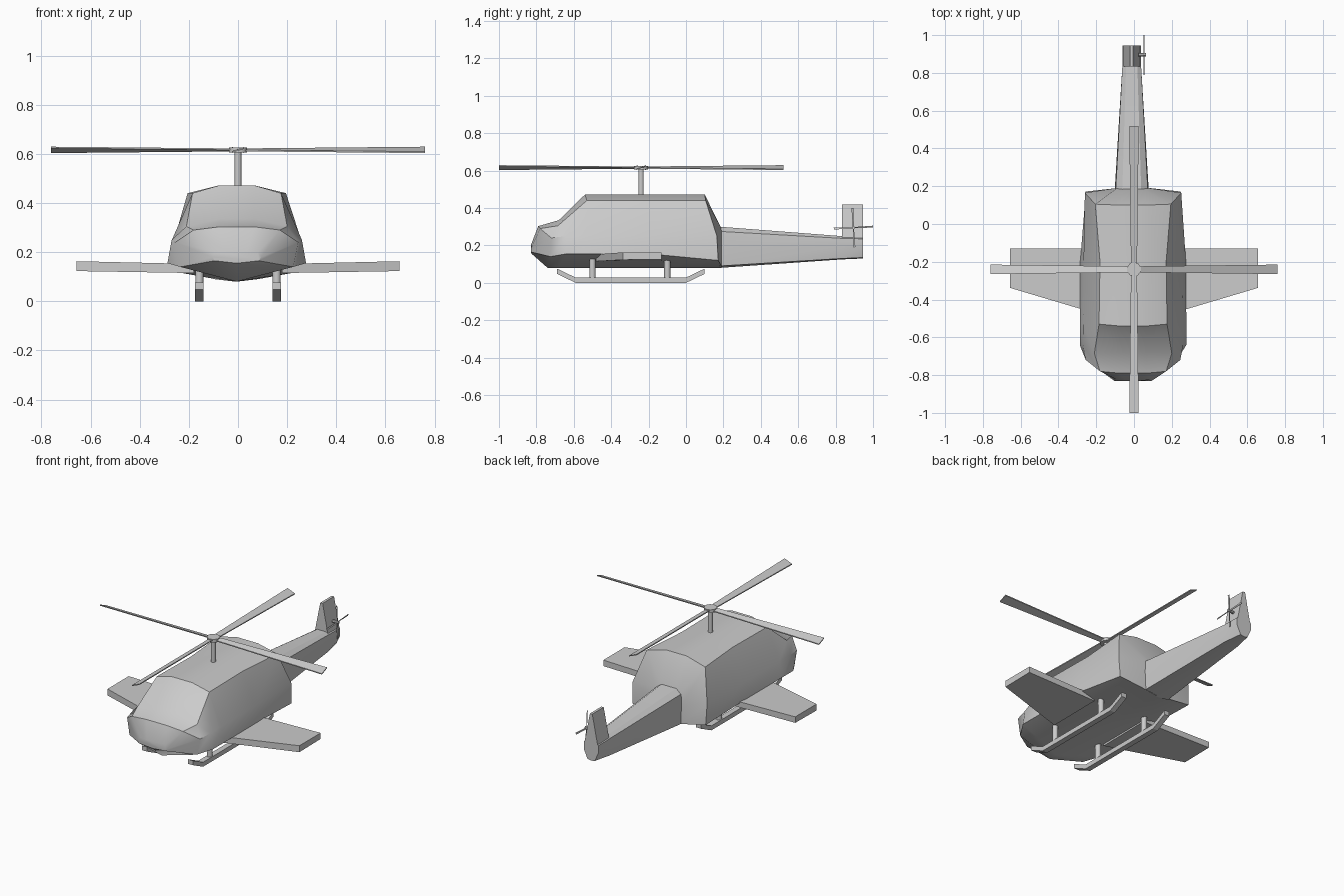
import bpy, bmesh, math
from mathutils import Matrix

if "Cube" in bpy.data.objects:
    bpy.data.objects.remove(bpy.data.objects["Cube"])


def finish(name, bm, smooth=None):
    bmesh.ops.recalc_face_normals(bm, faces=bm.faces)
    mesh = bpy.data.meshes.new(name)
    bm.to_mesh(mesh)
    bm.free()
    ob = bpy.data.objects.new(name, mesh)
    bpy.context.collection.objects.link(ob)
    if smooth:
        bpy.ops.object.select_all(action='DESELECT')
        ob.select_set(True)
        bpy.context.view_layer.objects.active = ob
        bpy.ops.object.shade_smooth_by_angle(angle=math.radians(smooth))
    return ob


def loft(name, rings, smooth=None):
    """Skin closed rings of 3D points and cap both ends."""
    bm = bmesh.new()
    loops = [[bm.verts.new(p) for p in ring] for ring in rings]
    for a, b in zip(loops, loops[1:]):
        for i in range(len(a)):
            j = (i + 1) % len(a)
            bm.faces.new((a[i], a[j], b[j], b[i]))
    bm.faces.new(loops[0])
    bm.faces.new(loops[-1])
    return finish(name, bm, smooth)


def mirrored(half, cx):
    """Half section, bottom to top, mirrored about x = cx; point on x = 0 is shared."""
    other = [(cx - x, y, z) for x, y, z in reversed(half) if x > 0]
    return [(cx + x, y, z) for x, y, z in half] + other


def cylinder(name, r, depth, loc, sides=8, axis='Z'):
    bm = bmesh.new()
    m = Matrix.Translation(loc)
    if axis == 'X':
        m = m @ Matrix.Rotation(math.pi / 2, 4, 'Y')
    bmesh.ops.create_cone(bm, cap_ends=True, segments=sides, radius1=r, radius2=r, depth=depth, matrix=m)
    return finish(name, bm, 40 if sides > 4 else None)


# Fuselage: keel, chine, belt, shoulder, roof for each section, nose to back
body = [
    [(0, -.825, .155), (.09, -.83, .165), (.10, -.83, .18), (.085, -.825, .2), (.04, -.83, .2)],
    [(0, -.74, .08), (.23, -.725, .14), (.25, -.72, .24), (.175, -.78, .29), (.07, -.79, .303)],
    [(0, -.68, .08), (.282, -.64, .155), (.265, -.64, .25), (.205, -.685, .305), (.07, -.68, .335)],
    [(0, -.54, .08), (.282, -.53, .155), (.264, -.53, .25), (.18, -.53, .44), (.07, -.54, .472)],
    [(0, -.2, .08), (.28, -.2, .155), (.262, -.2, .25), (.175, -.2, .44), (.07, -.2, .472)],
    [(0, .18, .08), (.25, .172, .12), (.255, .165, .25), (.2, .105, .44), (.07, .1, .472)],
    [(0, .19, .08), (.085, .19, .09), (.092, .19, .2), (.085, .19, .275), (.05, .185, .3)],
]
loft("fuselage", [mirrored(s, -.005) for s in body], 35)

# Tail boom
boom = [
    [(0, .18, .08), (.085, .18, .09), (.09, .18, .2), (.085, .18, .275), (.05, .18, .3)],
    [(0, .83, .125), (.045, .83, .13), (.05, .83, .19), (.05, .83, .238), (.03, .83, .25)],
    [(0, .945, .13), (.025, .945, .135), (.05, .945, .19), (.05, .945, .235), (.03, .945, .25)],
]
loft("tail_boom", [mirrored(s, -.012) for s in boom], 25)

# Tail fin, tapering to a thin top edge
loft("tail_fin", [[(-.012 + sx * w, y, z) for sx, y in ((-1, .833), (1, .833), (1, .945), (-1, .945))]
                  for w, z in ((.05, .21), (.008, .42))])

for side, s in (("left", -1), ("right", 1)):
    # Stub wing
    loft(side + "_wing", [[(s * x, y0, z0), (s * x, -.13, z0 + .003), (s * x, -.13, z1), (s * x, y0, z1)]
                          for x, y0, z0, z1 in ((.18, -.48, .115, .152), (.657, -.338, .123, .163))])
    # Landing skid with upturned ends
    x = s * .157
    path = [(-.69, .062), (-.59, .014), (.0, .014), (.1, .062)]
    loft(side + "_skid", [[(x + dx * .017, y, z + dz * .014) for dx, dz in ((-1, -1), (1, -1), (1, 1), (-1, 1))]
                          for y, z in path])
    for pos, y in (("front", -.5), ("rear", -.1)):
        cylinder(f"{side}_{pos}_skid_strut", .017, .12, (x, y, .075), 10)

# Rotor mast and hub
cylinder("rotor_mast", .014, .16, (0, -.24, .535), 12)
cylinder("rotor_hub", .038, .02, (0, -.24, .615), 10)

# Main rotor: four pitched blades
for i in range(4):
    blade = loft(f"rotor_blade_{i + 1}", [
        [(r, -w, -h - .003), (r, w, h - .003), (r, w, h + .003), (r, -w, -h + .003)]
        for r, w, h in ((.025, .016, .003), (.76, .025, .01))])
    blade.matrix_world = Matrix.Translation((0, -.24, .616)) @ Matrix.Rotation(i * math.pi / 2, 4, 'Z')

# Tail rotor on the right of the fin
cylinder("tail_rotor_hub", .009, .04, (.043, .895, .295), 8, 'X')
for i in range(4):
    blade = loft(f"tail_rotor_blade_{i + 1}", [
        [(-.003, r, -w), (.0, r, -w), (.003, r, w), (.0, r, w)] for r, w in ((.004, .003), (.105, .005))])
    blade.matrix_world = Matrix.Translation((.053, .895, .295)) @ Matrix.Rotation(math.radians(3 + 90 * i), 4, 'X')
